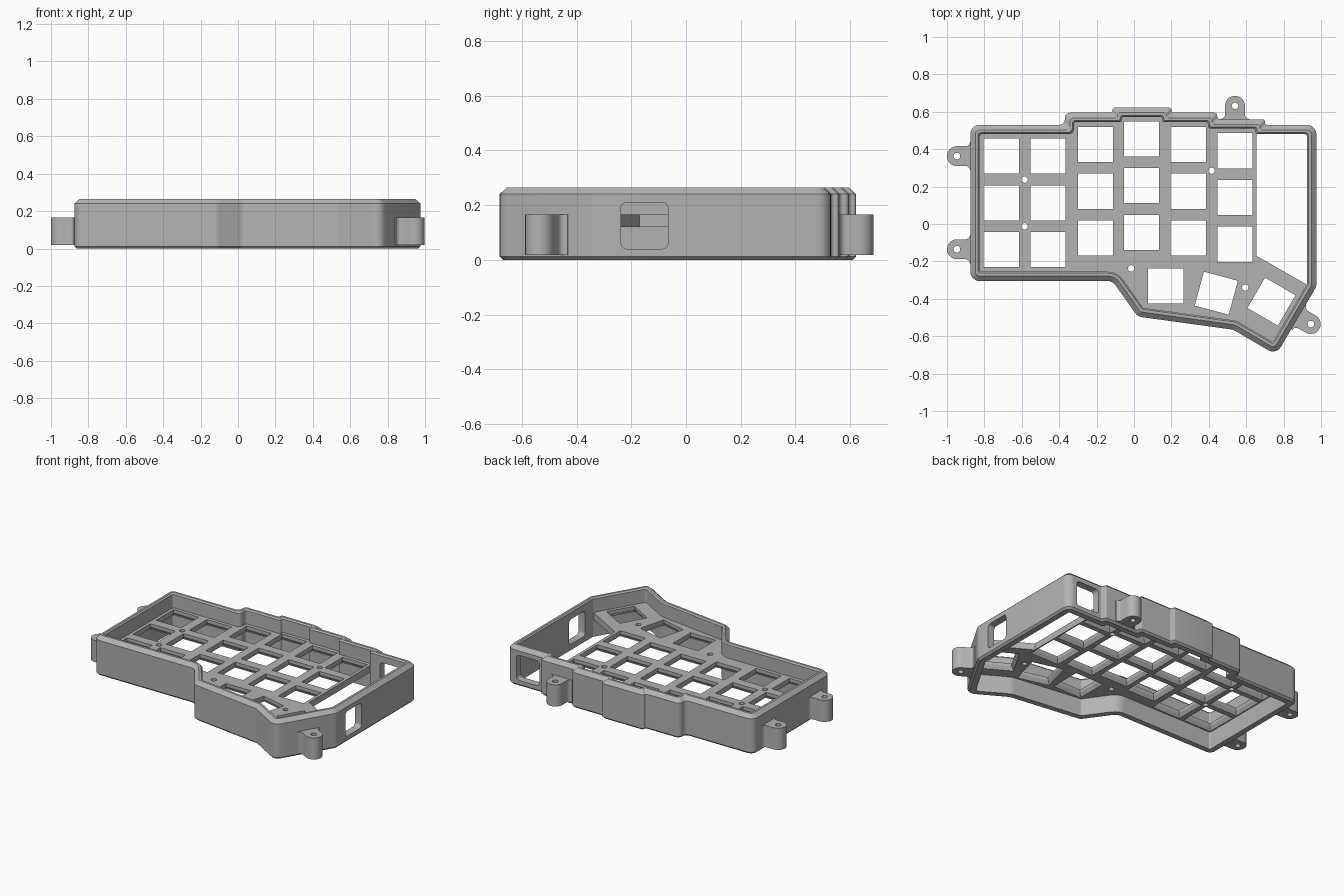
import bpy, bmesh, math
from mathutils import Vector, Matrix

cube = bpy.data.objects.get("Cube")
if cube:
    bpy.data.objects.remove(cube, do_unlink=True)

grey = bpy.data.materials.new("plain grey")
grey.use_nodes = True
grey.diffuse_color = (0.45, 0.45, 0.45, 1)
grey.node_tree.nodes["Principled BSDF"].inputs["Base Color"].default_value = (0.45, 0.45, 0.45, 1)


def offset(points, d):
    """Inset a counter-clockwise outline by d with mitred corners."""
    pts = [Vector(p) for p in points]
    out = []
    for i, p in enumerate(pts):
        a = (p - pts[i - 1]).normalized()
        b = (pts[(i + 1) % len(pts)] - p).normalized()
        na, nb = Vector((-a.y, a.x)), Vector((-b.y, b.x))
        out.append(p + (na + nb) * d / (1 + na.dot(nb)))
    return out


def fillet(points, radius, inset=0, steps=6):
    """Round every corner; the radius follows the inset."""
    pts = [Vector(p) for p in points]
    out = []
    for i, p in enumerate(pts):
        to_prev, to_next = pts[i - 1] - p, pts[(i + 1) % len(pts)] - p
        u, v = to_prev.normalized(), to_next.normalized()
        convex = u.x * v.y - u.y * v.x < 0
        r = max(radius - inset, 0.012) if convex else radius + inset
        half = u.angle(v) / 2
        t = min(r / math.tan(half), 0.45 * min(to_prev.length, to_next.length))
        r = t * math.tan(half)
        centre = p + (u + v).normalized() * r / math.sin(half)
        start, end = p + u * t - centre, p + v * t - centre
        sweep = start.angle_signed(end)
        for k in range(steps + 1):
            ang = -sweep * k / steps
            out.append(centre + Matrix.Rotation(ang, 2) @ start)
    return out


def loft(bm, loops, ring=False):
    """Skin a stack of equal loops, capped or closed into a ring."""
    rows = [[bm.verts.new(co) for co in loop] for loop in loops]
    n = len(rows[0])
    pairs = list(zip(rows, rows[1:])) + ([(rows[-1], rows[0])] if ring else [])
    for low, high in pairs:
        for i in range(n):
            j = (i + 1) % n
            bm.faces.new((low[i], low[j], high[j], high[i]))
    if not ring:
        bm.faces.new(rows[0][::-1])
        bm.faces.new(rows[-1])


def at_height(points, z):
    return [(p[0], p[1], z) for p in points]


def prism(bm, points, low, high):
    loft(bm, [at_height(points, low), at_height(points, high)])


def circle(x, y, r, n=24):
    return [(x + r * math.cos(math.tau * k / n), y + r * math.sin(math.tau * k / n)) for k in range(n)]


def finish(name, bm):
    bmesh.ops.recalc_face_normals(bm, faces=bm.faces)
    mesh = bpy.data.meshes.new(name)
    bm.to_mesh(mesh)
    bm.free()
    mesh.materials.append(grey)
    obj = bpy.data.objects.new(name, mesh)
    bpy.context.collection.objects.link(obj)
    return obj


def select(obj):
    bpy.ops.object.select_all(action='DESELECT')
    obj.select_set(True)
    bpy.context.view_layer.objects.active = obj


def cut(obj, bm):
    cutter = finish("cutter", bm)
    cutter.hide_render = True
    mod = obj.modifiers.new("cut", 'BOOLEAN')
    mod.operation, mod.solver, mod.object = 'DIFFERENCE', 'EXACT', cutter
    select(obj)
    bpy.ops.object.modifier_apply(modifier=mod.name)
    bpy.data.objects.remove(cutter, do_unlink=True)


def smooth(obj):
    select(obj)
    bpy.ops.object.shade_smooth_by_angle(angle=math.radians(25))


# Case outline, counter-clockwise from the front left corner
outline = [(-0.875, -0.305), (-0.115, -0.305), (0.02, -0.495), (0.53, -0.565), (0.76, -0.7),
           (0.975, -0.335), (0.975, 0.53), (0.7, 0.53), (0.7, 0.56), (0.445, 0.56),
           (0.445, 0.595), (0.2, 0.595), (0.2, 0.622), (-0.115, 0.622), (-0.115, 0.595),
           (-0.37, 0.595), (-0.37, 0.53), (-0.875, 0.53)]


def case_loop(inset, z):
    return at_height(fillet(offset(outline, inset), 0.05, inset), z)


# Outer wall swept around the outline, chamfered at rim and foot
bm = bmesh.new()
section = [(0.012, 0), (0, 0.012), (0, 0.24), (0.027, 0.265), (0.042, 0.265), (0.05, 0.255), (0.05, 0)]
loft(bm, [case_loop(d, z) for d, z in section], ring=True)
wall = finish("case_wall", bm)

# Rounded port windows in the right and back sides
bm = bmesh.new()
side = fillet([(-0.238, 0.04), (-0.066, 0.04), (-0.066, 0.21), (-0.238, 0.21)], 0.022)
loft(bm, [[(x, p.x, p.y) for p in side] for x in (0.85, 1.1)])
back = fillet([(0.73, 0.04), (0.905, 0.04), (0.905, 0.21), (0.73, 0.21)], 0.022)
loft(bm, [[(p.x, y, p.y) for p in back] for y in (0.4, 0.65)])
cut(wall, bm)
smooth(wall)

# Switch plate across the inside
PLATE_LOW, PLATE_HIGH = 0.12, 0.165
bm = bmesh.new()
loft(bm, [case_loop(0.045, PLATE_LOW), case_loop(0.045, PLATE_HIGH)])
plate = finish("switch_plate", bm)

# Key openings: narrow lip on top, wider pocket beneath
columns = [(-0.71, 0.363), (-0.46, 0.363), (-0.205, 0.425), (0.04, 0.455), (0.29, 0.425), (0.54, 0.392)]
keys = [(x, top - row * 0.25, 0) for x, top in columns for row in range(3)]
keys += [(0.17, -0.332, 0), (0.44, -0.37, -15), (0.735, -0.415, -30)]
bm = bmesh.new()
for x, y, turn in keys:
    place = Matrix.Translation((x, y, 0)) @ Matrix.Rotation(math.radians(turn), 4, 'Z')
    loft(bm, [[place @ Vector((sx * h, sy * h, z)) for sx, sy in ((-1, -1), (1, -1), (1, 1), (-1, 1))]
              for h, z in ((0.107, 0.1), (0.107, 0.125), (0.094, 0.145), (0.094, 0.2))])

# Screw holes and the open bay on the right
for x, y in ((-0.585, 0.237), (-0.585, -0.012), (0.415, 0.285), (-0.015, -0.237), (0.595, -0.34)):
    prism(bm, circle(x, y, 0.017), 0.1, 0.2)
prism(bm, [(0.655, 0.7), (0.655, -0.17), (1.1, -0.425), (1.1, 0.7)], 0.1, 0.2)
cut(plate, bm)
smooth(plate)

# Mounting lugs: round tip, flared root, vertical hole
tip, root, flare = 0.053, 0.07, 0.024
half = [(tip * math.cos(a), tip * math.sin(a)) for a in (math.pi / 2 * k / 8 for k in range(9))]
half += [(-root + flare * (1 - math.sin(a)), tip + flare * (1 - math.cos(a)))
         for a in (math.pi / 2 * k / 6 for k in range(7))]
half.append((-root - 0.02, tip + flare))
lug_outline = half + [(x, -y) for x, y in half[:0:-1]]
lugs = [("left_back_lug", -0.947, 0.363, 180), ("left_front_lug", -0.947, -0.135, 180),
        ("back_lug", 0.54, 0.632, 90), ("right_front_lug", 0.945, -0.535, -30)]
for name, x, y, turn in lugs:
    place = Matrix.Translation((x, y, 0)) @ Matrix.Rotation(math.radians(turn), 4, 'Z')
    bm = bmesh.new()
    prism(bm, [place @ Vector((px, py, 0)) for px, py in lug_outline], 0.018, 0.165)
    lug = finish(name, bm)
    hole = bmesh.new()
    prism(hole, circle(x, y, 0.018), -0.1, 0.3)
    cut(lug, hole)
    smooth(lug)
